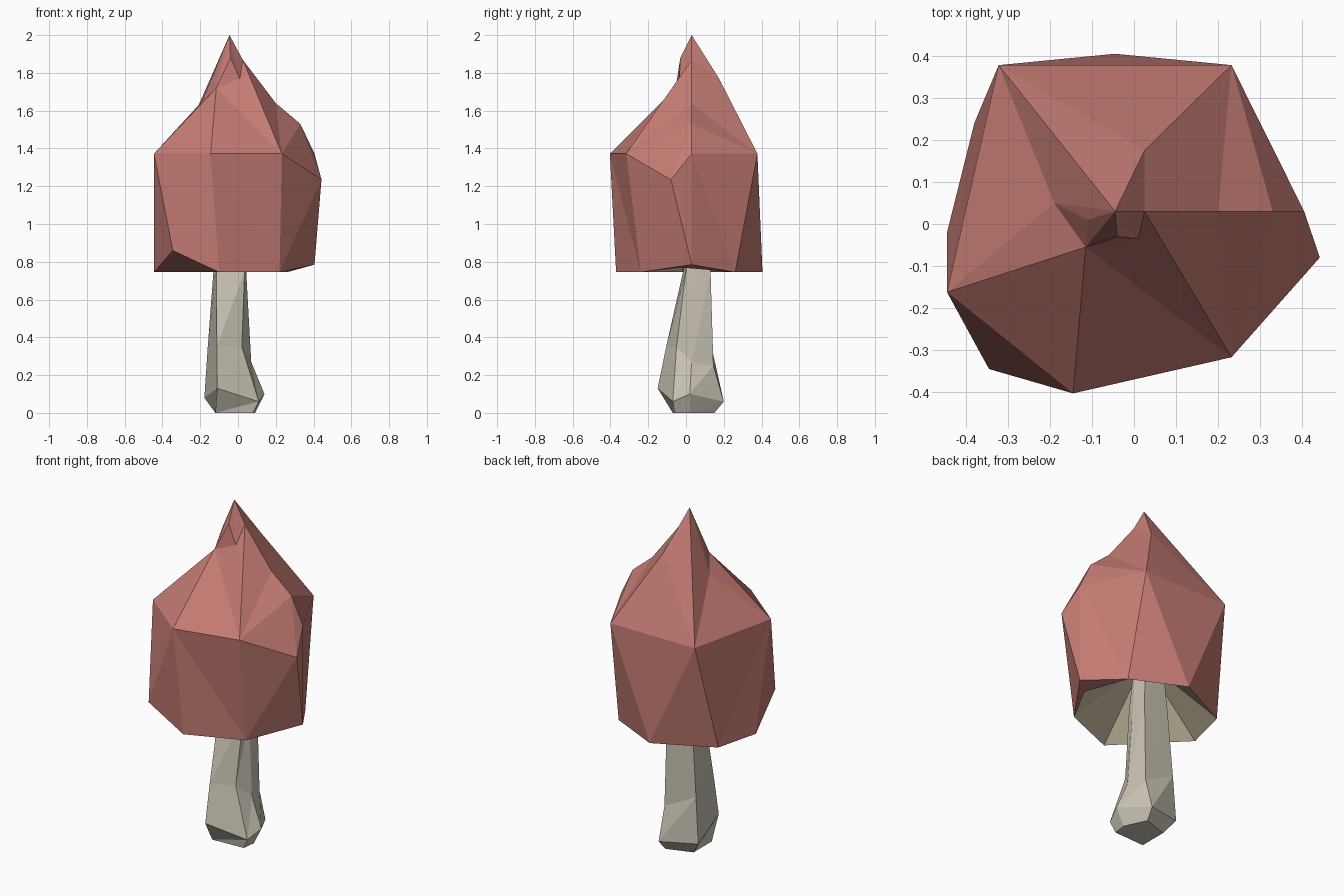
import bpy, bmesh
from mathutils import Vector as V

if "Cube" in bpy.data.objects:
    bpy.data.objects.remove(bpy.data.objects["Cube"])


def material(name, rgb):
    m = bpy.data.materials.new(name)
    m.diffuse_color = (*rgb, 1)
    m.use_nodes = True
    m.node_tree.nodes["Principled BSDF"].inputs["Base Color"].default_value = m.diffuse_color
    return m


def finish(bm, name, mat, fix_normals=True):
    bmesh.ops.remove_doubles(bm, verts=bm.verts, dist=0.0005)
    if fix_normals:
        bmesh.ops.recalc_face_normals(bm, faces=bm.faces)
    me = bpy.data.meshes.new(name)
    bm.to_mesh(me)
    bm.free()
    ob = bpy.data.objects.new(name, me)
    me.materials.append(mat)
    bpy.context.collection.objects.link(ob)
    return ob


def face(bm, pts):
    bm.faces.new([bm.verts.new(p) for p in pts])


def zip_rings(bm, low, up):
    """Triangulate between two counter-clockwise rings, shortest diagonal first."""
    i = j = 0
    n, m = len(low), len(up)
    while i < n or j < m:
        a, b = V(low[i % n]), V(up[j % m])
        a2, b2 = V(low[(i + 1) % n]), V(up[(j + 1) % m])
        if j == m or (i < n and (a2 - b).length <= (b2 - a).length):
            face(bm, (a, a2, b))
            i += 1
        else:
            face(bm, (a, b2, b))
            j += 1


red = material("cap_red", (0.55, 0.20, 0.17))
cream = material("stem_cream", (0.58, 0.54, 0.45))
beige = material("gill_beige", (0.60, 0.53, 0.37))

# Cap: lower rim, shoulder and crooked tip
rim = [(.22, -.24, .745), (.405, .03, .785), (.26, .26, .745),
       (-.045, .405, .745), (-.38, .24, .745), (-.445, -.02, .745),
       (-.345, -.345, .86), (-.10, -.37, .745)]
lip = (.325, -.03, .77)
shoulder = [(-.145, -.403, 1.372), (.232, -.317, 1.372), (.442, -.08, 1.235),
            (.405, .03, 1.372), (.232, .378, 1.372), (-.322, .378, 1.372),
            (-.445, -.162, 1.372)]
tip = {"p": (-.045, .03, 2.0), "b": (.025, .175, 1.77), "k": (.025, .03, 1.87),
       "r": (.20, .03, 1.64), "q": (.33, .03, 1.53), "d": (.01, -.035, 1.77),
       "f": (-.04, -.03, 1.88), "l": (-.115, -.055, 1.72),
       "w": (-.19, .05, 1.65), "n": (-.11, .01, 1.825)}
tip.update({str(i): p for i, p in enumerate(shoulder)})

bm = bmesh.new()
zip_rings(bm, rim, shoulder)
for tri in ((rim[5], rim[7], rim[6]), (rim[0], lip, rim[1]), (lip, rim[2], rim[1])):
    face(bm, tri)
crown = ("pkb krb r4b rq4 q34 b45 pb5 p5w w56 w6l wln pwn pnl plf pfd pdk "
         "lfd l1d d1k k1r r1q q12 q23 l60 l01")
for f in crown.split():
    face(bm, [tip[c] for c in f])
finish(bm, "cap", red)

# Hollow underside of the cap
bm = bmesh.new()
inner = [rim[0], lip] + rim[2:6] + [rim[7]]
for a, b in zip(inner, inner[1:] + inner[:1]):
    face(bm, (b, a, (-.03, .05, 1.06)))
finish(bm, "cap_underside", beige, False)

# Stem: stacked irregular five-sided rings with a bulge at the foot
rings = [
    [(-.12, -.07, 0), (.08, -.06, 0), (.09, .02, 0), (.03, .15, 0), (-.12, .10, 0)],
    [(-.11, -.15, .13), (.11, -.07, .06), (.14, .02, .10), (.04, .20, .06),
     (-.178, .14, .08)],
    [(-.112, -.105, .35), (.02, -.05, .35), (.07, .03, .27), (.04, .145, .25),
     (-.16, .135, .35)],
    [(-.115, -.015, .75), (.035, .0, .75), (.045, .04, .72), (.035, .13, .75),
     (-.13, .125, .75)],
    [(-.10, .03, 1.05), (.02, .03, 1.05), (.03, .06, 1.05), (.02, .12, 1.05),
     (-.10, .12, 1.05)],
]
bm = bmesh.new()
for low, up in zip(rings, rings[1:]):
    for i in range(5):
        k = (i + 1) % 5
        face(bm, (low[i], low[k], up[k]))
        face(bm, (low[i], up[k], up[i]))
face(bm, rings[0][::-1])
face(bm, rings[-1])
finish(bm, "stem", cream)
